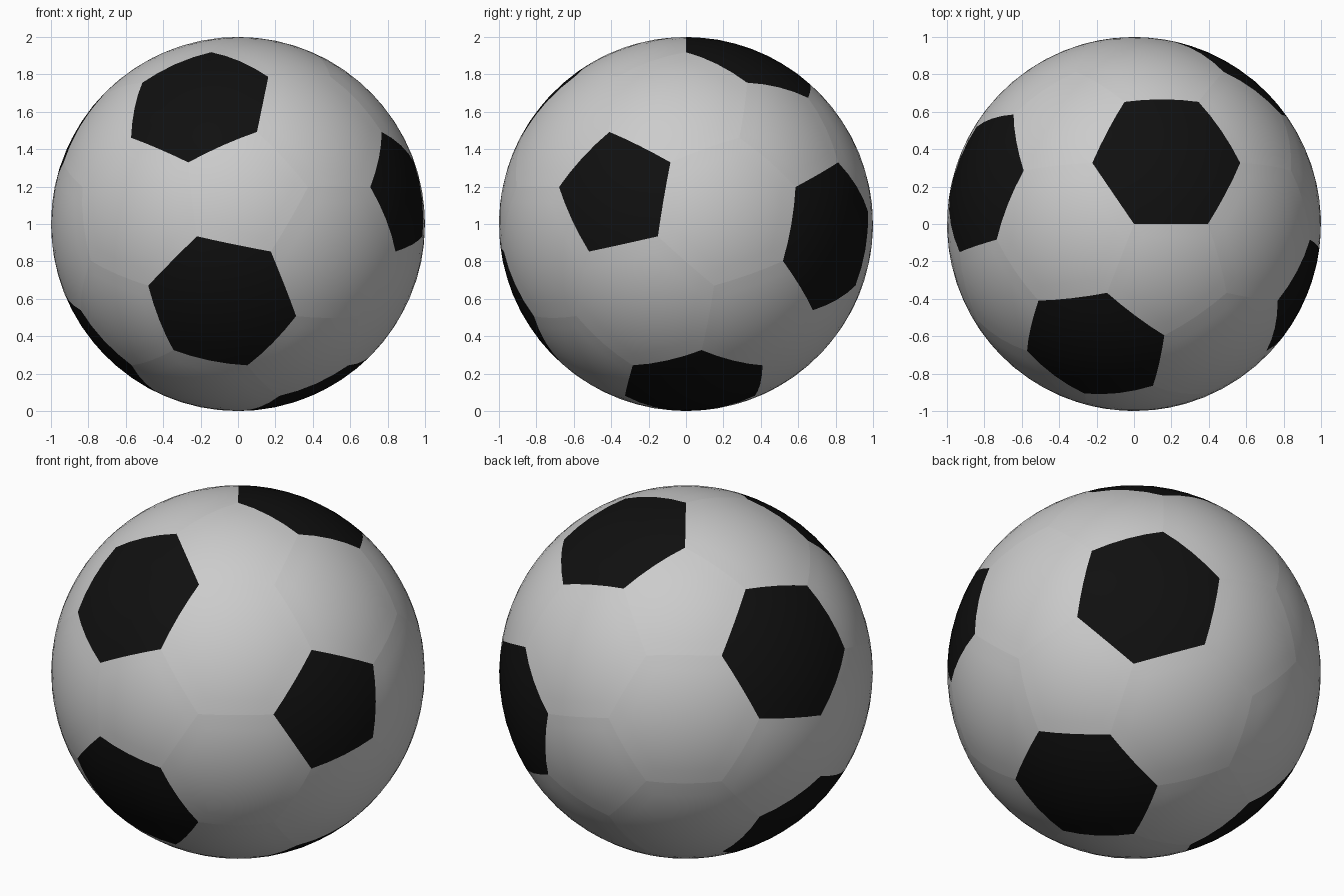
import bpy, bmesh, math
from mathutils import Vector, Matrix

if "Cube" in bpy.data.objects:
    bpy.data.objects.remove(bpy.data.objects["Cube"])

CENTRE = Vector((0, 0, 1))
# rough directions of the dark panels
DARK = [Vector(d).normalized() for d in (
    (0.17, 0.37, 0.91), (-0.2, -0.7, 0.65), (-0.09, -0.91, -0.4), (0.91, -0.37, 0.17),
    (0.63, 0.77, -0.05), (0.42, 0.05, -0.9), (-0.82, 0.22, 0.5), (-0.75, 0.1, -0.63))]

# icosahedron that gets truncated into 12 pentagons and 20 hexagons
ico = bmesh.new()
bmesh.ops.create_icosphere(ico, subdivisions=1, radius=1)
ico.verts.ensure_lookup_table()


def cut(a, b):
    return (a.co * 2 + b.co) / 3


# turn it so a seam corner sits at the top, with one pentagon edge running along +x
def orientation():
    a = ico.verts[0]
    b = a.link_edges[0].other_vert(a)
    z = cut(a, b).normalized()
    around = [e.other_vert(a) for e in a.link_edges]
    near = sorted((v for v in around if v != b), key=lambda v: (v.co - b.co).length)[:2]
    for c in near:
        x = cut(a, c) - z * cut(a, c).dot(z)
        x.normalize()
        y = z.cross(x)
        if a.co.dot(y) < 0:
            return Matrix((x, y, z))


rot = orientation()
panels = [[cut(v, e.other_vert(v)) for e in v.link_edges] for v in ico.verts]
panels += [[cut(a, b) for a in f.verts for b in f.verts if a != b] for f in ico.faces]
panels = [[rot @ p for p in pts] for pts in panels]
ico.free()


def middle(pts):
    return sum(pts, Vector()).normalized()


def build(name, group, colour=None):
    bm = bmesh.new()
    for pts in group:
        n = middle(pts)
        u = n.orthogonal().normalized()
        w = n.cross(u)
        ring = sorted(pts, key=lambda p: math.atan2(p.dot(w), p.dot(u)))
        bm.faces.new([bm.verts.new(p) for p in ring])
    # split every panel finely and push it out to the ball surface
    bmesh.ops.poke(bm, faces=bm.faces[:])
    bmesh.ops.subdivide_edges(bm, edges=bm.edges[:], cuts=3, use_grid_fill=True)
    for v in bm.verts:
        v.co = v.co.normalized() + CENTRE
    for f in bm.faces:
        f.smooth = True
    me = bpy.data.meshes.new(name)
    bm.to_mesh(me)
    bm.free()
    ob = bpy.data.objects.new(name, me)
    bpy.context.collection.objects.link(ob)
    if colour:
        mat = bpy.data.materials.new(name)
        mat.diffuse_color = colour
        mat.use_nodes = True
        mat.node_tree.nodes["Principled BSDF"].inputs["Base Color"].default_value = mat.diffuse_color
        me.materials.append(mat)


# dark panels are those closest to the listed directions
dark_ids = {max(range(len(panels)), key=lambda i: middle(panels[i]).dot(d)) for d in DARK}
build("dark_panels", [p for i, p in enumerate(panels) if i in dark_ids], (0.005, 0.005, 0.005, 1))
build("light_panels", [p for i, p in enumerate(panels) if i not in dark_ids])
